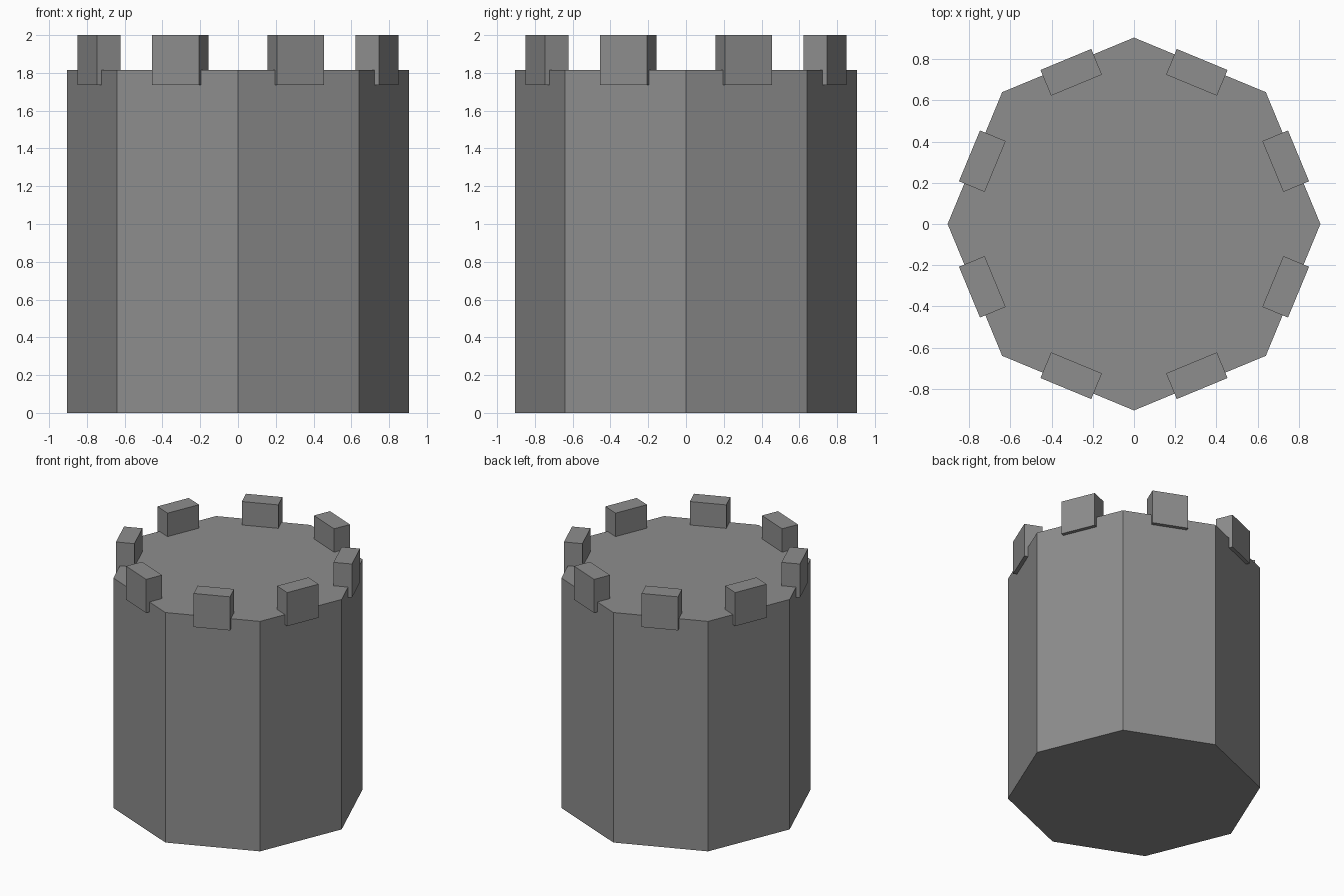
import bpy
from math import cos, sin, pi

cube = bpy.data.objects.get("Cube")
if cube:
    bpy.data.objects.remove(cube, do_unlink=True)

SIDES = 8
RADIUS = 0.905
WALL_TOP = 1.815
MERLON_SIZE = (0.135, 0.267, 0.265)   # thickness, width, height
MERLON_RING = 0.797

stone = bpy.data.materials.new("grey stone")
stone.use_nodes = True
colour = (0.27, 0.27, 0.27, 1)
stone.diffuse_color = colour
stone.node_tree.nodes["Principled BSDF"].inputs["Base Color"].default_value = colour


def finish(name):
    obj = bpy.context.object
    obj.name = name
    obj.data.name = name
    obj.data.materials.append(stone)
    return obj


# Octagonal tower body with corners on the axes
bpy.ops.mesh.primitive_cylinder_add(vertices=SIDES, radius=RADIUS, depth=WALL_TOP,
                                    location=(0, 0, WALL_TOP / 2))
finish("tower_body")

# One merlon centred on each wall, slightly overhanging it
for i in range(SIDES):
    angle = (i + 0.5) * 2 * pi / SIDES
    bpy.ops.mesh.primitive_cube_add(
        size=1, rotation=(0, 0, angle),
        location=(MERLON_RING * cos(angle), MERLON_RING * sin(angle),
                  2 - MERLON_SIZE[2] / 2))
    merlon = finish(f"merlon_{i + 1}")
    merlon.scale = MERLON_SIZE
    bpy.ops.object.transform_apply(location=False, rotation=False, scale=True)
